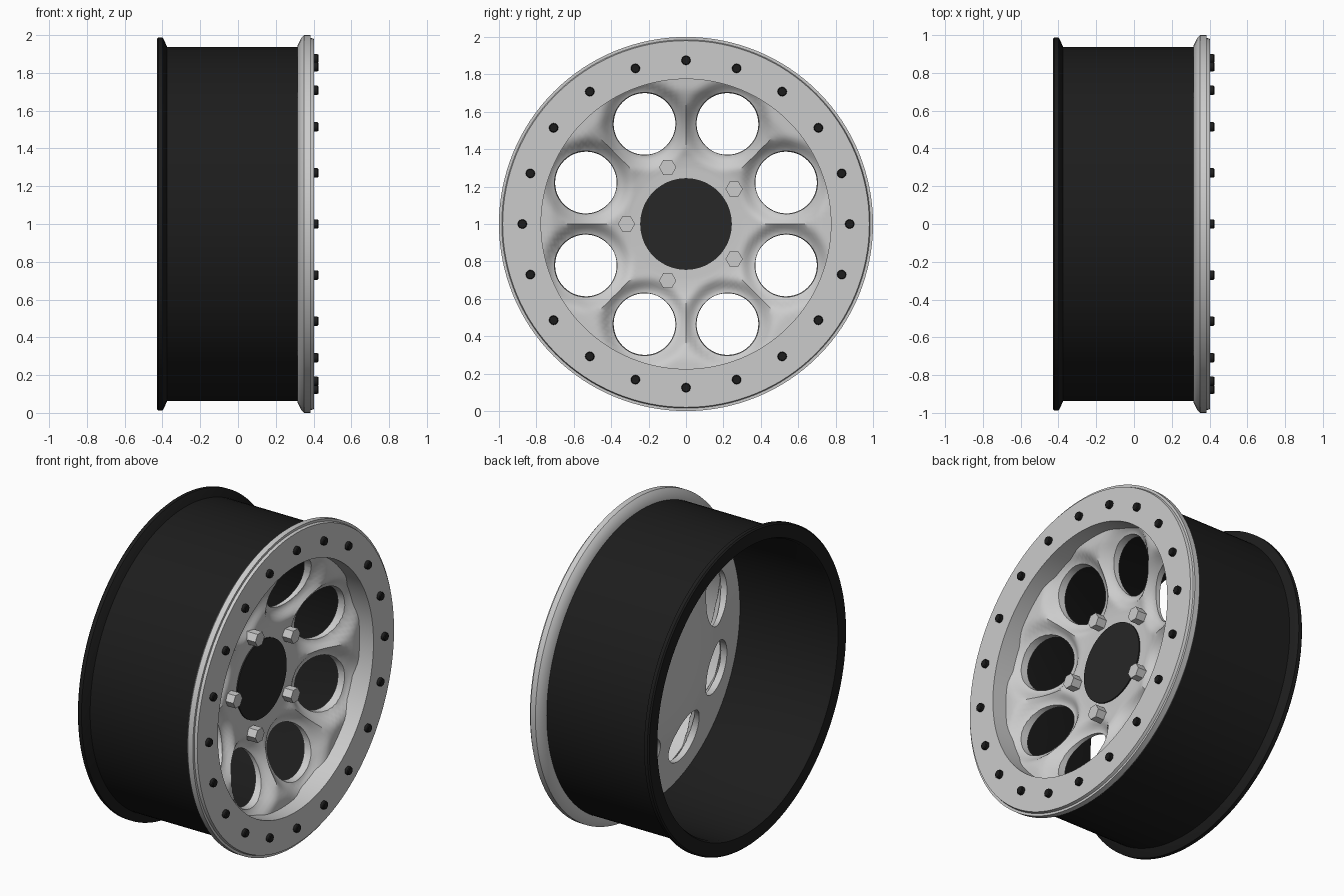
import bpy, bmesh
from math import sin, cos, pi, radians, hypot

if "Cube" in bpy.data.objects:
    bpy.data.objects.remove(bpy.data.objects["Cube"])

TAU = 2 * pi
CZ = 1.0  # wheel axle height; axle runs along x


def material(name, c):
    m = bpy.data.materials.new(name)
    m.diffuse_color = (c, c, c, 1)
    m.use_nodes = True
    m.node_tree.nodes["Principled BSDF"].inputs["Base Color"].default_value = m.diffuse_color
    return m


black = material("black", 0.012)
cap_black = material("cap_black", 0.02)


def finish(name, bm, mat=None, smooth=True):
    bmesh.ops.recalc_face_normals(bm, faces=bm.faces)
    me = bpy.data.meshes.new(name)
    bm.to_mesh(me)
    bm.free()
    ob = bpy.data.objects.new(name, me)
    bpy.context.collection.objects.link(ob)
    if mat:
        me.materials.append(mat)
    if smooth:
        smooth_object(ob)
    return ob


def smooth_object(ob):
    bpy.ops.object.select_all(action='DESELECT')
    ob.select_set(True)
    bpy.context.view_layer.objects.active = ob
    bpy.ops.object.shade_smooth_by_angle(angle=radians(32))


def revolve(bm, profile, n, closed=False, cy=0.0, cz=CZ, phase=0.0, shape=None):
    """Spin (x, radius) points about an x-parallel axis; open ends are capped."""
    rings = []
    for x, r in profile:
        ring = []
        for i in range(n):
            a = phase + TAU * i / n
            px = shape(x, r, a) if shape else x
            ring.append(bm.verts.new((px, cy + r * cos(a), cz + r * sin(a))))
        rings.append(ring)
    pairs = list(zip(rings, rings[1:]))
    if closed:
        pairs.append((rings[-1], rings[0]))
    else:
        bm.faces.new(rings[0])
        bm.faces.new(rings[-1])
    for p, q in pairs:
        for i in range(n):
            j = (i + 1) % n
            bm.faces.new((p[i], p[j], q[j], q[i]))


def around(count, radius, start=0.0):
    for i in range(count):
        a = start + TAU * i / count
        yield radius * cos(a), CZ + radius * sin(a)


def lerp(points, r):
    for (r0, x0), (r1, x1) in zip(points, points[1:]):
        if r <= r1:
            return x0 + (x1 - x0) * (r - r0) / (r1 - r0)
    return points[-1][1]


# barrel with flared rear lip
bm = bmesh.new()
revolve(bm, [(-0.43, 0.90), (-0.43, 0.98), (-0.422, 0.988), (-0.40, 0.988), (-0.392, 0.975),
             (-0.375, 0.937), (0.32, 0.937), (0.32, 0.89), (-0.41, 0.89)], 128, closed=True)
finish("barrel", bm, black)

# front clamping ring
bm = bmesh.new()
revolve(bm, [(0.28, 0.775), (0.402, 0.775), (0.402, 0.98), (0.385, 0.985), (0.385, 1.0),
             (0.35, 1.0), (0.335, 0.985), (0.315, 0.945), (0.315, 0.90), (0.28, 0.885)], 128, closed=True)
finish("clamp_ring", bm)

# dished spoke face: surface dips towards the rim of each hole
HOLES, HR, HC = 8, 0.165, 0.575
FRONT = [(0, 0.16), (0.30, 0.16), (0.36, 0.168), (0.45, 0.20), (0.60, 0.258), (0.72, 0.302), (0.9, 0.315)]
BACK = [(0, 0.10), (0.36, 0.10), (0.45, 0.12), (0.60, 0.17), (0.75, 0.21), (0.9, 0.25)]


def dip(x, r, a):
    if x < lerp(FRONT, r) - 0.01:
        return x
    step = TAU / HOLES
    off = (a % step) - step / 2
    d = hypot(r * cos(off) - HC, r * sin(off))
    t = max(0.0, min(1.0, (0.25 - d) / 0.085))
    return x - 0.055 * t * t * (3 - 2 * t)


bm = bmesh.new()
back = [(lerp(BACK, r), r) for r in (0.2, 0.36, 0.45, 0.60, 0.75, 0.89)]
radii = [0.89, 0.83] + [0.79 - 0.02 * i for i in range(26)] + [0.2]
revolve(bm, back + [(lerp(FRONT, r), r) for r in radii], 160, shape=dip)
face = finish("spoke_face", bm, smooth=False)

# round holes cut through the face
bm = bmesh.new()
for y, z in around(HOLES, HC, pi / 8):
    revolve(bm, [(0.0, HR - 0.004), (0.12, HR - 0.004), (0.30, HR + 0.012), (0.5, HR + 0.012)],
            48, cy=y, cz=z)
cutter = finish("hole_cutter", bm, smooth=False)
cutter.hide_render = True
mod = face.modifiers.new("holes", 'BOOLEAN')
mod.operation = 'DIFFERENCE'
mod.solver = 'EXACT'
mod.object = cutter
bpy.context.view_layer.objects.active = face
bpy.ops.object.modifier_apply(modifier="holes")
bpy.data.objects.remove(cutter)
smooth_object(face)

# centre cap
bm = bmesh.new()
revolve(bm, [(0.12, 0.245), (0.168, 0.245)], 64)
finish("centre_cap", bm, cap_black)

# hexagonal wheel nuts
bm = bmesh.new()
for y, z in around(5, 0.318, radians(36)):
    revolve(bm, [(0.14, 0.046), (0.222, 0.046)], 6, cy=y, cz=z)
finish("wheel_nuts", bm, smooth=False)

# ring bolts
bm = bmesh.new()
for y, z in around(20, 0.875):
    revolve(bm, [(0.38, 0.025), (0.42, 0.025), (0.425, 0.021)], 12, cy=y, cz=z)
finish("ring_bolts", bm, black)
